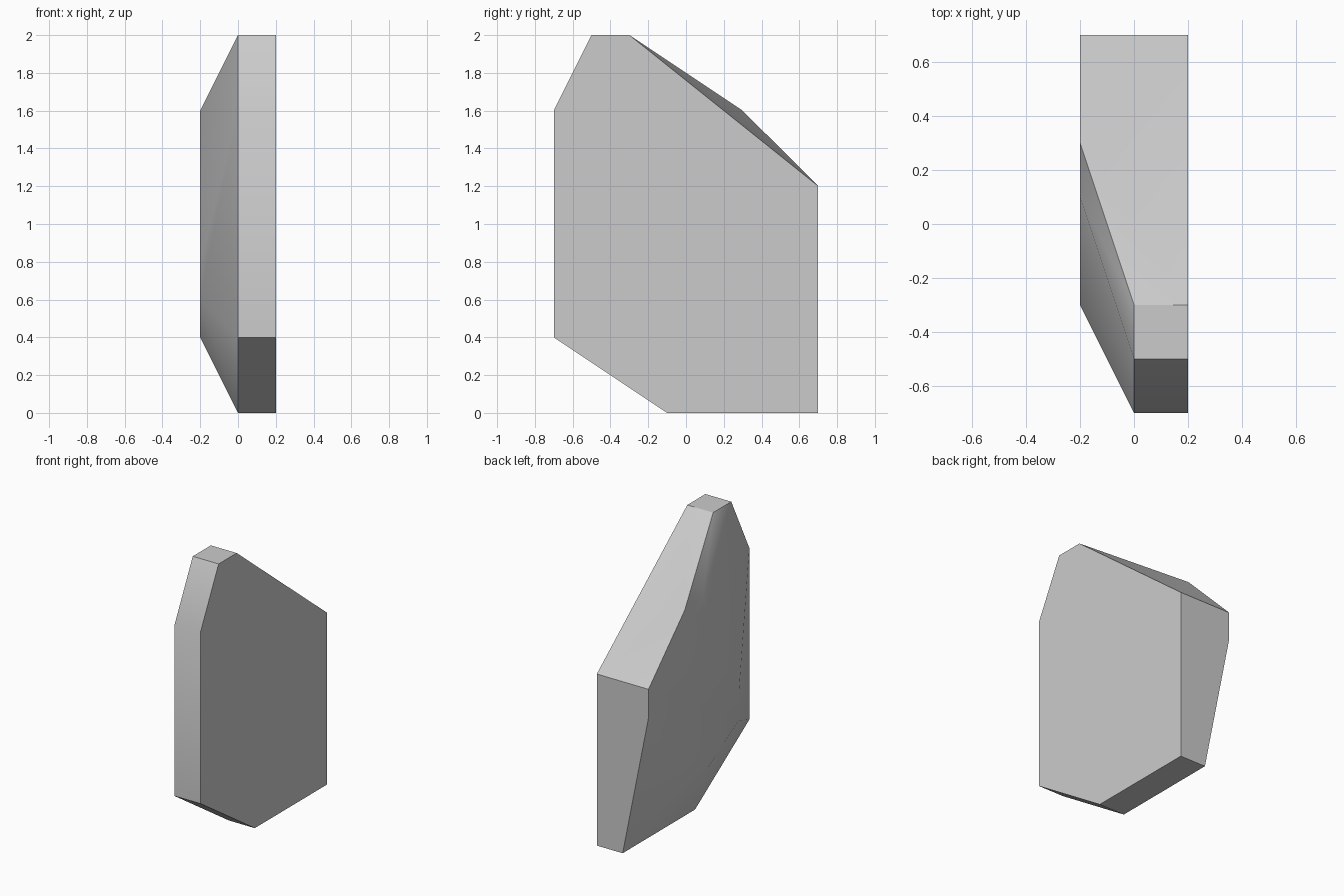
import bpy
import bmesh
import math

cube = bpy.data.objects.get("Cube")
if cube:
    bpy.data.objects.remove(cube, do_unlink=True)

# Plain grey material
grey = bpy.data.materials.new("plain_grey")
grey.use_nodes = True
colour = (0.6, 0.6, 0.6, 1.0)
grey.diffuse_color = colour
grey.node_tree.nodes["Principled BSDF"].inputs["Base Color"].default_value = colour

# Side profiles as (y, z): the slab outline and the smaller raised facet
slab = [(-0.7, 0.4), (-0.7, 1.6), (-0.5, 2), (-0.3, 2), (0.7, 1.2), (0.7, 0), (-0.1, 0)]
facet = [(-0.3, 0.6), (-0.3, 0.8), (0.1, 1.6), (0.3, 1.6),
         (0.7, 1.2), (0.7, 1.0), (0.3, 0.4), (0.05, 0.4)]

# Faceted panel: flat on its left side, tapering to the facet on its right
bm = bmesh.new()
for x, profile in ((0.2, slab), (0, slab), (-0.2, facet)):
    for y, z in profile:
        bm.verts.new((x, y, z))
hull = bmesh.ops.convex_hull(bm, input=bm.verts[:])
unused = {g for g in hull["geom_interior"] + hull["geom_unused"]
          if isinstance(g, bmesh.types.BMVert)}
bmesh.ops.delete(bm, geom=list(unused), context="VERTS")
bmesh.ops.dissolve_limit(bm, angle_limit=math.radians(0.5),
                         verts=bm.verts[:], edges=bm.edges[:])
bmesh.ops.recalc_face_normals(bm, faces=bm.faces[:])

mesh = bpy.data.meshes.new("faceted_panel")
bm.to_mesh(mesh)
bm.free()
mesh.materials.append(grey)
panel = bpy.data.objects.new("faceted_panel", mesh)
bpy.context.collection.objects.link(panel)

# Smooth the shallow bevels and keep the hard corners
bpy.ops.object.select_all(action="DESELECT")
panel.select_set(True)
bpy.context.view_layer.objects.active = panel
bpy.ops.object.shade_smooth_by_angle(angle=math.radians(30))
